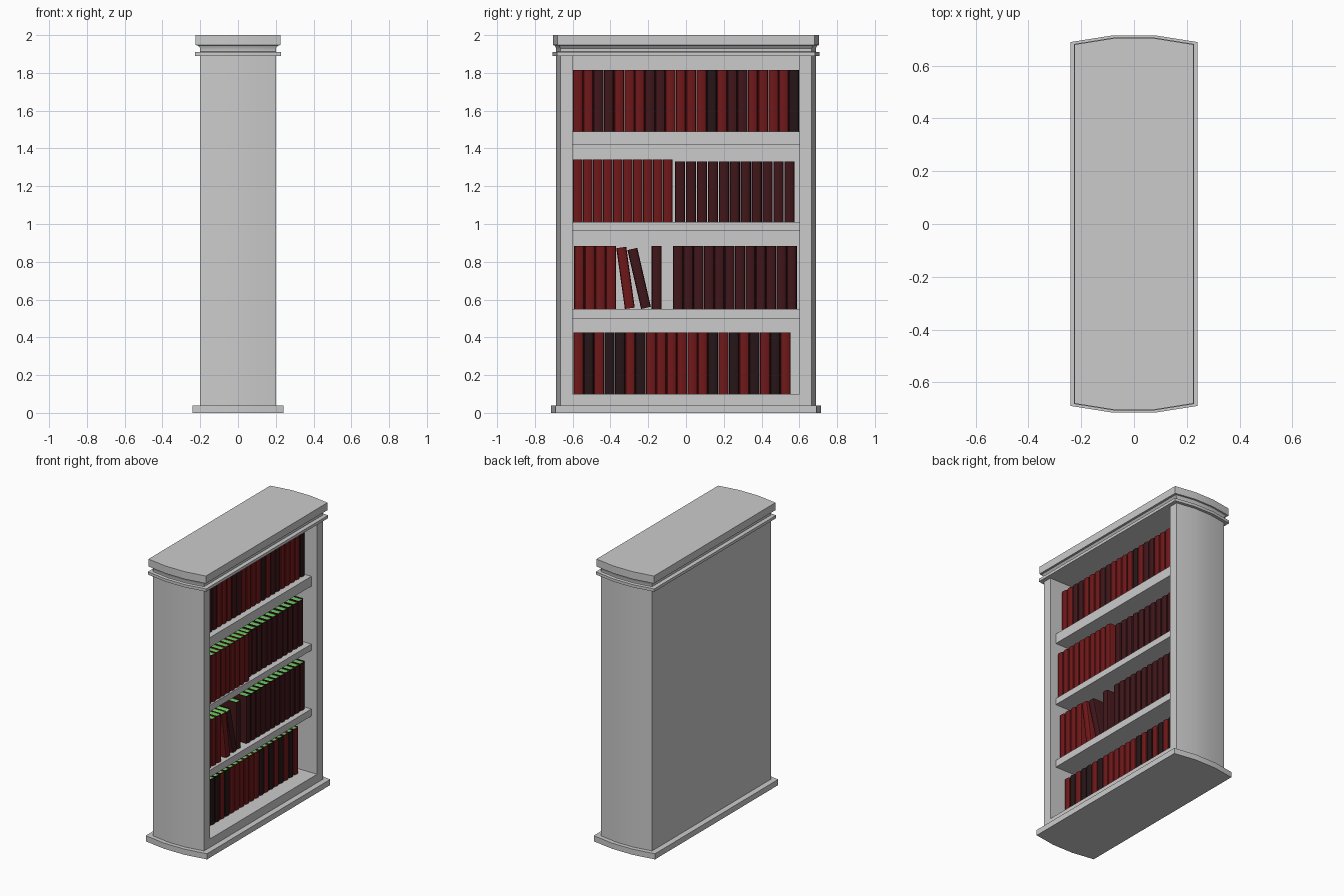
import bpy, bmesh, math
from mathutils import Matrix

if "Cube" in bpy.data.objects:
    bpy.data.objects.remove(bpy.data.objects["Cube"])


def material(name, rgb):
    m = bpy.data.materials.new(name)
    m.diffuse_color = (*rgb, 1)
    m.use_nodes = True
    m.node_tree.nodes["Principled BSDF"].inputs["Base Color"].default_value = m.diffuse_color
    return m


def add_object(name, mesh, smooth=True):
    ob = bpy.data.objects.new(name, mesh)
    bpy.context.collection.objects.link(ob)
    if smooth:
        bpy.ops.object.select_all(action='DESELECT')
        ob.select_set(True)
        bpy.context.view_layer.objects.active = ob
        bpy.ops.object.shade_smooth_by_angle(angle=math.radians(35))
    return ob


def loft(bm, rings, mat=0):
    """Skin equal-length closed rings and cap both ends."""
    loops = [[bm.verts.new(p) for p in ring] for ring in rings]
    faces = [bm.faces.new(loops[0][::-1]), bm.faces.new(loops[-1])]
    n = len(loops[0])
    for a, b in zip(loops, loops[1:]):
        for i in range(n):
            j = (i + 1) % n
            faces.append(bm.faces.new((a[i], a[j], b[j], b[i])))
    for f in faces:
        f.material_index = mat


def prism(bm, outline, z0, z1, mat=0):
    loft(bm, [[(x, y, z) for x, y in outline] for z in (z0, z1)], mat)


def finish(bm, name):
    bmesh.ops.recalc_face_normals(bm, faces=bm.faces)
    me = bpy.data.meshes.new(name)
    bm.to_mesh(me)
    bm.free()
    return me


def box(name, x0, x1, y0, y1, z0, z1):
    bm = bmesh.new()
    prism(bm, [(x0, y0), (x1, y0), (x1, y1), (x0, y1)], z0, z1)
    return add_object(name, finish(bm, name), False)


def bowed_end(o):
    """Bowed +y end of the plan, grown outward by o, from +x to -x."""
    hx, y0, y1 = 0.2 + o, 0.665 + 0.62 * o, 0.687 + 0.7 * o
    return [(hx, y0), (hx / 3, y1), (-hx / 3, y1), (-hx, y0)]


def plan(o):
    end = bowed_end(o)
    return end + [(-x, -y) for x, y in end]


def moulding(name, profile):
    bm = bmesh.new()
    loft(bm, [[(x, y, z) for x, y in plan(o)] for o, z in profile])
    return add_object(name, finish(bm, name))


# Plinth and cornice
moulding("plinth", [(0.04, 0), (0.04, 0.04)])
moulding("cornice", [(0.028, 1.89), (0.028, 1.91), (0.0, 1.912), (0.0, 1.93),
                     (0.012, 1.945), (0.025, 1.947), (0.025, 2.0)])

# Carcass: bowed sides and back as one C-shaped section
bm = bmesh.new()
end = bowed_end(0)
section = [(0.2, 0.6)] + end + [(x, -y) for x, y in reversed(end)]
section += [(0.2, -0.6), (-0.18, -0.6), (-0.18, 0.6)]
prism(bm, section, 0.04, 1.89)
add_object("carcass", finish(bm, "carcass"))

# Floor and shelves
box("floor", -0.18, 0.2, -0.6, 0.6, 0.04, 0.1)
for i, (z0, z1) in enumerate([(0.5, 0.55), (0.965, 1.01), (1.42, 1.49)]):
    box(f"shelf_{i + 1}", -0.18, 0.155, -0.6, 0.6, z0, z1)

# Books: wrapped cover with rounded spine, green page block
pages = material("pages_green", (0.15, 0.6, 0.13))
covers = {"R": material("cover_red", (0.16, 0.009, 0.01)),
          "D": material("cover_dark_red", (0.05, 0.008, 0.01)),
          "B": material("cover_black", (0.02, 0.008, 0.009))}
DEPTH = 0.22
cache = {}


def cover_line(w, inset):
    bulge, hw = 0.014, w / 2 - inset
    arc = [math.radians(-90 + 30 * k) for k in range(7)]
    pts = [(-bulge + (bulge - inset) * math.cos(a), hw * math.sin(a)) for a in arc]
    return [(-DEPTH, -hw)] + pts + [(-DEPTH, hw)]


def book_mesh(color, w, h):
    key = (color, w, h)
    if key not in cache:
        bm = bmesh.new()
        inner = cover_line(w, 0.005)
        prism(bm, cover_line(w, 0) + inner[::-1], 0, h, 0)
        hw = w / 2 - 0.005
        block = [(-DEPTH + 0.006, -hw), (-0.014, -hw), (-0.014, hw), (-DEPTH + 0.006, hw)]
        prism(bm, block, 0.004, h - 0.005, 1)
        me = finish(bm, "book")
        me.materials.append(covers[color])
        me.materials.append(pages)
        cache[key] = me
        add_object("book", me)
        return me, bpy.context.object
    me = cache[key]
    return me, add_object("book", me, False)


def book(color, x, y, z, w, h, lean=0):
    me, ob = book_mesh(color, w, h)
    a = math.radians(lean)
    lift = w / 2 * math.sin(a)
    ob.matrix_world = Matrix.Translation((x, y, z + lift)) @ Matrix.Rotation(a, 4, 'X')


def row(colors, x, y0, y1, z, h, gap=0.001):
    pitch = (y1 - y0) / len(colors)
    for i, c in enumerate(colors):
        book(c, x, y0 + pitch * (i + 0.5), z, round(pitch - gap, 4), h)


row("RBRBBRB" + "R" * 6 + "BRBRBRBR", 0.092, -0.597, 0.555, 0.1, 0.325)
row("RRRR", 0.137, -0.593, -0.37, 0.55, 0.333)
row("D" * 12, 0.12, -0.07, 0.587, 0.55, 0.333)
book("R", 0.137, -0.2975, 0.55, 0.053, 0.325, 8)
book("D", 0.13, -0.212, 0.55, 0.053, 0.32, 13)
book("D", 0.12, -0.155, 0.55, 0.053, 0.333)
row("R" * 10, 0.145, -0.6, -0.07, 1.01, 0.332)
row("D" * 11, 0.117, -0.06, 0.577, 1.01, 0.32, 0.004)
row("RRDDRRRDDRRRRBRDDRRRRB", 0.112, -0.599, 0.599, 1.49, 0.325)
